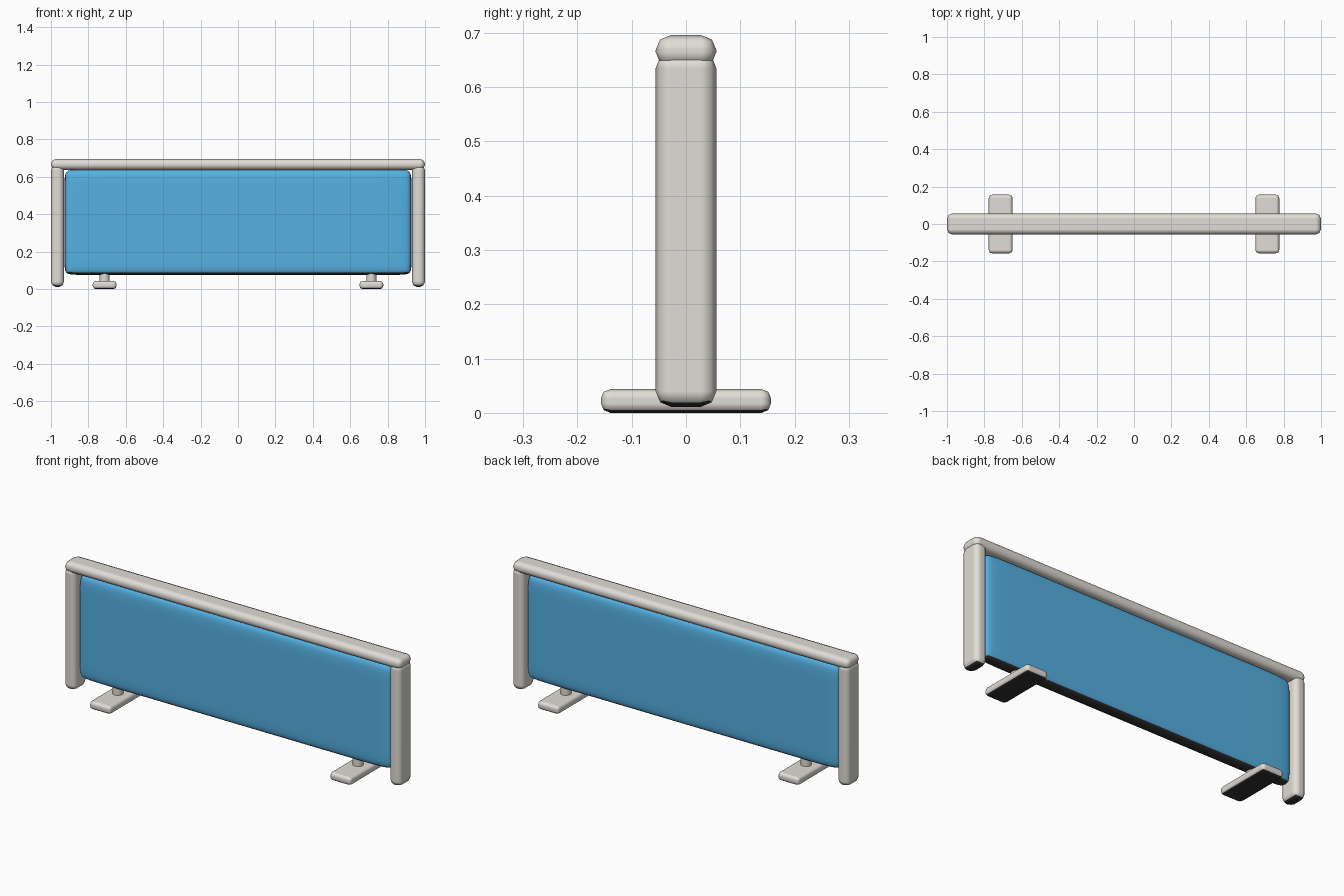
import bpy
import bmesh
import math
from mathutils import Vector, Matrix

if "Cube" in bpy.data.objects:
    bpy.data.objects.remove(bpy.data.objects["Cube"], do_unlink=True)


def make_material(name, colour):
    mat = bpy.data.materials.new(name)
    mat.use_nodes = True
    mat.diffuse_color = colour
    mat.node_tree.nodes["Principled BSDF"].inputs["Base Color"].default_value = colour
    return mat


grey = make_material("warm_grey", (0.75, 0.72, 0.67, 1))
blue = make_material("sky_blue", (0.092, 0.44, 0.77, 1))
black = make_material("black", (0.03, 0.03, 0.03, 1))


def finish(bm, name, mat):
    mesh = bpy.data.meshes.new(name)
    bm.to_mesh(mesh)
    bm.free()
    mesh.materials.append(mat)
    mesh.shade_smooth()
    obj = bpy.data.objects.new(name, mesh)
    bpy.context.collection.objects.link(obj)
    return obj


def box(low, high):
    low, high = Vector(low), Vector(high)
    bm = bmesh.new()
    bmesh.ops.create_cube(bm, size=1)
    bmesh.ops.scale(bm, vec=high - low, verts=bm.verts)
    bmesh.ops.translate(bm, vec=(low + high) / 2, verts=bm.verts)
    return bm


def rounded_box(name, low, high, radius):
    obj = finish(box(low, high), name, grey)
    bevel = obj.modifiers.new("rounded_edges", 'BEVEL')
    bevel.width = radius
    bevel.segments = 2
    bevel.harden_normals = True
    return obj


def blacken(obj, rule):
    """Apply the modifiers, then make every face black whose normal fits the rule."""
    graph = bpy.context.evaluated_depsgraph_get()
    mesh = bpy.data.meshes.new_from_object(obj.evaluated_get(graph))
    obj.modifiers.clear()
    obj.data = mesh
    mesh.materials.append(black)
    for face in mesh.polygons:
        if rule(face.normal):
            face.material_index = 1


def underside(normal):
    return normal.z < -0.8


def panel_rim(normal):
    return normal.z < -0.6 or abs(normal.x) > 0.85


# Top rail
rounded_box("top_rail", (-1, -0.056, 0.637), (1, 0.056, 0.696), 0.028)

# Soft panel with loops that hold its broad faces flat, and a black rim
bm = box((-0.932, -0.042, 0.072), (0.932, 0.042, 0.645))
for axis, cuts in ((0, (-0.84, 0.84)), (2, (0.14, 0.56))):
    normal = Vector((0, 0, 0))
    normal[axis] = 1
    for cut in cuts:
        bmesh.ops.bisect_plane(bm, geom=bm.verts[:] + bm.edges[:] + bm.faces[:],
                               plane_co=normal * cut, plane_no=normal)
panel = finish(bm, "padded_panel", blue)
subdivision = panel.modifiers.new("soft_shape", 'SUBSURF')
subdivision.levels = subdivision.render_levels = 4
blacken(panel, panel_rim)

# Posts and feet with black undersides, and foot stems, on both sides
for side, label in ((1, "left"), (-1, "right")):
    post_x, foot_x = 0.965 * side, 0.713 * side
    post = rounded_box(label + "_post", (post_x - 0.035, -0.056, 0.011),
                       (post_x + 0.035, 0.056, 0.664), 0.029)
    foot = rounded_box(label + "_foot", (foot_x - 0.064, -0.157, 0),
                       (foot_x + 0.064, 0.157, 0.044), 0.018)
    blacken(post, underside)
    blacken(foot, underside)
    bm = bmesh.new()
    bmesh.ops.create_cone(bm, cap_ends=True, segments=24, radius1=0.027,
                          radius2=0.027, depth=0.08,
                          matrix=Matrix.Translation((foot_x, 0, 0.07)))
    stem = finish(bm, label + "_foot_stem", grey)
    stem.data.set_sharp_from_angle(angle=math.radians(40))
